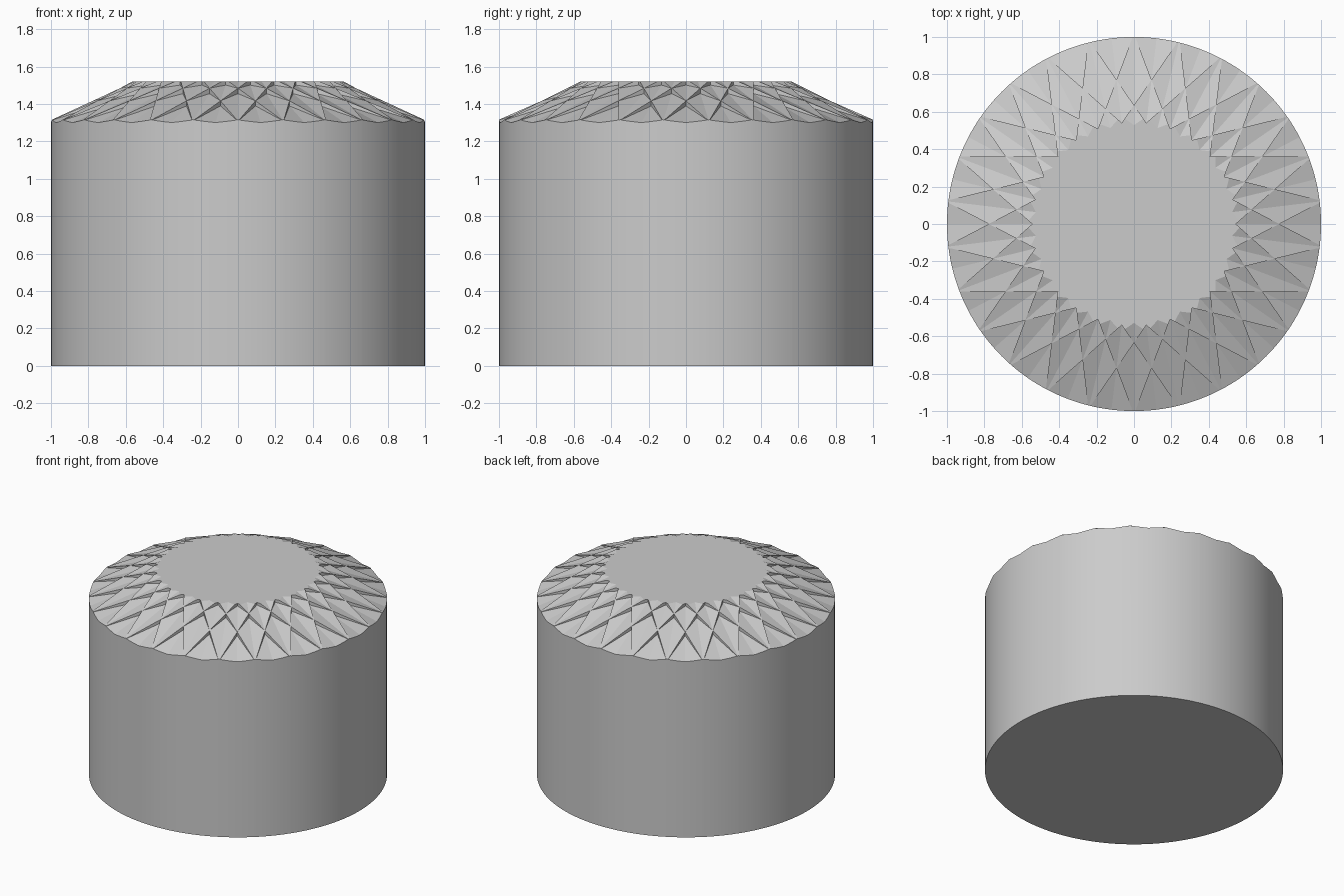
import bpy, bmesh
from math import radians, pi
from mathutils import Matrix

BARS = 13            # double-ended bars, giving 26 crown facets
HALF_WIDTH = 0.361   # half width of each bar
TOP, TOP_X = 1.52, 0.435
SLOPE = 0.41
REACH = 1.2

old = bpy.data.objects.get("Cube")
if old:
    bpy.data.objects.remove(old, do_unlink=True)

grey = bpy.data.materials.new("light_grey")
grey.use_nodes = True
colour = (0.6, 0.6, 0.6, 1)
grey.diffuse_color = colour
grey.node_tree.nodes["Principled BSDF"].inputs["Base Color"].default_value = colour


def make_object(name, bm):
    bmesh.ops.recalc_face_normals(bm, faces=bm.faces)
    mesh = bpy.data.meshes.new(name)
    bm.to_mesh(mesh)
    bm.free()
    mesh.materials.append(grey)
    obj = bpy.data.objects.new(name, mesh)
    bpy.context.collection.objects.link(obj)
    return obj


# Crown bars: one roof profile, extruded across and turned about the axis
low = TOP - SLOPE * (REACH - TOP_X)
profile = [(-REACH, -0.3), (REACH, -0.3), (REACH, low),
           (TOP_X, TOP), (-TOP_X, TOP), (-REACH, low)]
bm = bmesh.new()
for k in range(BARS):
    turn = Matrix.Rotation(pi * k / BARS, 3, 'Z')
    face = bm.faces.new([bm.verts.new((x, -HALF_WIDTH, z)) for x, z in profile])
    geom = bmesh.ops.extrude_face_region(bm, geom=[face])["geom"]
    far = [v for v in geom if isinstance(v, bmesh.types.BMVert)]
    bmesh.ops.translate(bm, verts=far, vec=(0, 2 * HALF_WIDTH, 0))
    bmesh.ops.rotate(bm, verts=list(set(far) | set(face.verts)), matrix=turn)
    if not face.is_valid:
        continue
bars = make_object("crown_bars", bm)
bars.hide_render = True

# Round body, trimmed at the top by the union of the bars
bm = bmesh.new()
bmesh.ops.create_cone(bm, cap_ends=True, segments=208, radius1=1, radius2=1,
                      depth=1.8, matrix=Matrix.Translation((0, 0, 0.9)))
body = make_object("faceted_cylinder", bm)
trim = body.modifiers.new("crown", 'BOOLEAN')
trim.operation = 'INTERSECT'
trim.solver = 'EXACT'
trim.use_self = True
trim.object = bars

bpy.ops.object.select_all(action='DESELECT')
bpy.context.view_layer.objects.active = body
body.select_set(True)
bpy.ops.object.modifier_apply(modifier=trim.name)
bpy.data.objects.remove(bars, do_unlink=True)
bpy.ops.object.shade_smooth_by_angle(angle=radians(5))
